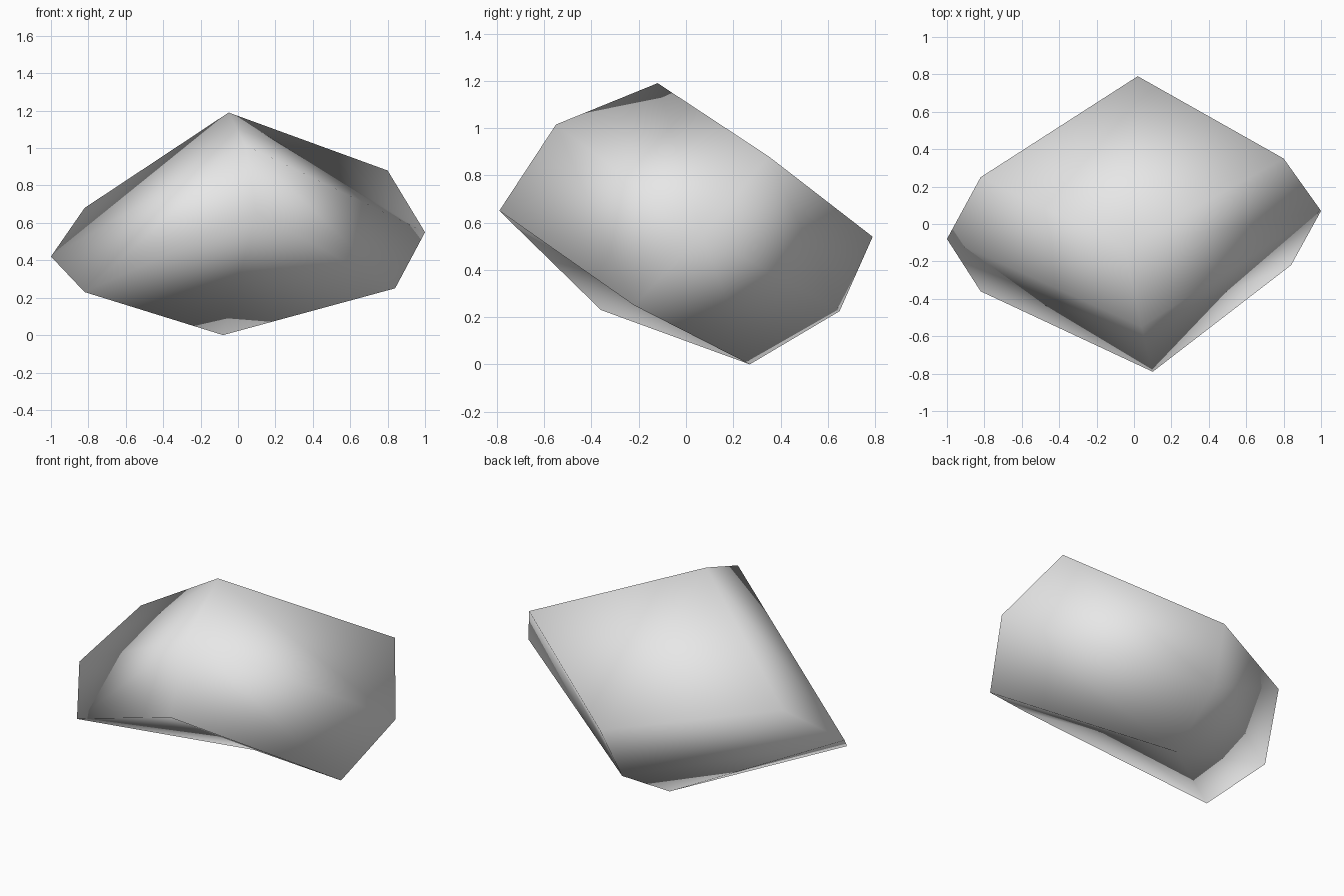
import bpy, bmesh

if "Cube" in bpy.data.objects:
    bpy.data.objects.remove(bpy.data.objects["Cube"])

# Corners of the faceted rock: a squashed, irregular twenty-sided solid
corners = {
    "A": (-0.05, -0.12, 1.19),    # peak
    "B": (-0.08, 0.27, 0.0),      # foot
    "C": (-1.0, -0.08, 0.42),     # left tip
    "D": (1.0, 0.07, 0.55),       # right tip
    "E": (0.02, 0.79, 0.54),      # back tip
    "F": (0.10, -0.79, 0.65),     # front tip
    "G": (-0.82, 0.25, 0.68),     # upper left shoulder
    "H": (0.80, 0.35, 0.88),      # upper right shoulder
    "I": (0.84, -0.22, 0.25),     # lower right shoulder
    "J": (-0.82, -0.36, 0.23),    # lower left shoulder
    "K": (0.04, -0.55, 1.015),    # upper front shoulder
    "L": (-0.03, 0.65, 0.225),    # lower back shoulder
}


def fan(centre, ring):
    """Triangles around one corner, as corner names."""
    return [centre + a + b for a, b in zip(ring, ring[1:] + ring[0])]


# Front cap, back cap, then the facets left around the peak and the foot
faces = fan("K", "ACJFID") + fan("L", "BDHEGC")
faces += "AGE AEH AHD ACG BIF BFJ BJC BDI".split()

bm = bmesh.new()
verts = {name: bm.verts.new(co) for name, co in corners.items()}
for names in faces:
    bm.faces.new([verts[n] for n in names]).smooth = True
bmesh.ops.recalc_face_normals(bm, faces=bm.faces[:])

mesh = bpy.data.meshes.new("rock")
bm.to_mesh(mesh)
bm.free()

# Plain stone colour
stone = bpy.data.materials.new("stone_grey")
stone.diffuse_color = (0.8, 0.8, 0.8, 1.0)
stone.use_nodes = True
stone.node_tree.nodes["Principled BSDF"].inputs["Base Color"].default_value = stone.diffuse_color
mesh.materials.append(stone)

rock = bpy.data.objects.new("rock", mesh)
bpy.context.collection.objects.link(rock)
